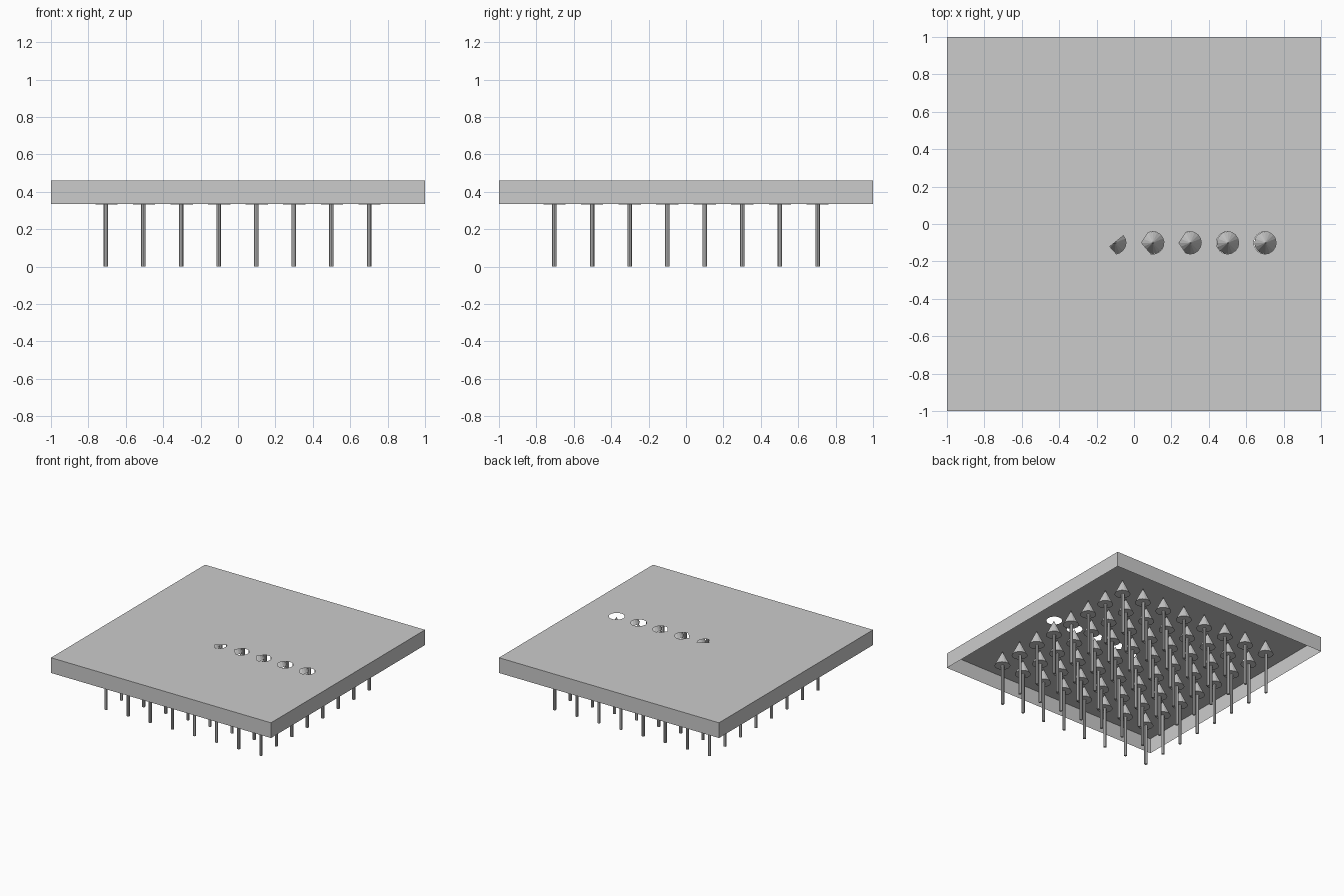
import bpy, bmesh, math
from mathutils import Vector

if "Cube" in bpy.data.objects:
    bpy.data.objects.remove(bpy.data.objects["Cube"])

TOP, RIM, CONE_BASE = 0.46, 0.335, 0.333
STEP, R, SIDES = 0.201, 0.06, 16


def make_object(name, bm):
    mesh = bpy.data.meshes.new(name)
    bm.to_mesh(mesh)
    bm.free()
    obj = bpy.data.objects.new(name, mesh)
    bpy.context.collection.objects.link(obj)
    return obj


def arc(cx, cy, start, end, n):
    angles = [math.radians(start + (end - start) * i / n) for i in range(n + 1)]
    return [(cx + R * math.cos(a), cy + R * math.sin(a)) for a in angles]


def loop(bm, pts):
    vs = [bm.verts.new((x, y, TOP)) for x, y in pts]
    return vs, [bm.edges.new((vs[i], vs[(i + 1) % len(vs)])) for i in range(len(vs))]


# Tray: thin open-bottomed lid with a row of holes in its top sheet
hy = -STEP / 2
holes = [arc(0.7, hy, 0, 337.5, 15), arc(0.5, hy, 0, 337.5, 15),
         arc(0.3, hy, -112.5, 112.5, 10) + [(0.24, hy)],
         arc(0.1, hy, -100, 112.5, 10) + [(0.04, hy)],
         arc(-0.103, hy, -82, 40, 6) + [(-0.13, hy - 0.02)]]
bm = bmesh.new()
rim, edges = loop(bm, [(-1, -1), (1, -1), (1, 1), (-1, 1)])
outer = list(edges)
for pts in holes:
    edges += loop(bm, pts)[1]
bmesh.ops.triangle_fill(bm, edges=edges, use_beauty=True, normal=Vector((0, 0, 1)))
walls = bmesh.ops.extrude_edge_only(bm, edges=outer)["geom"]
for v in walls:
    if isinstance(v, bmesh.types.BMVert):
        v.co.z = RIM
bmesh.ops.recalc_face_normals(bm, faces=bm.faces)
make_object("tray", bm)


# Pins: cone head on a slim shaft, repeated over an 8 x 8 grid
def cone_mesh(name, sides, r1, r2, z0, z1):
    bm = bmesh.new()
    bmesh.ops.create_cone(bm, cap_ends=True, segments=sides, radius1=r1,
                          radius2=r2, depth=z1 - z0)
    bmesh.ops.translate(bm, vec=(0, 0, (z0 + z1) / 2), verts=bm.verts)
    return make_object(name, bm)


def grid(first, dx):
    for i in range(8):
        for j in range(8):
            obj = first if i == j == 0 else first.copy()
            obj.location = ((i - 3.5) * STEP + dx, (j - 3.5) * STEP, 0)
            if obj is not first:
                bpy.context.collection.objects.link(obj)


grid(cone_mesh("pin_head", SIDES, R, 0, CONE_BASE, TOP - 0.005), 0)
grid(cone_mesh("pin_shaft", 8, 0.012, 0.012, 0, CONE_BASE + 0.002), -0.003)
